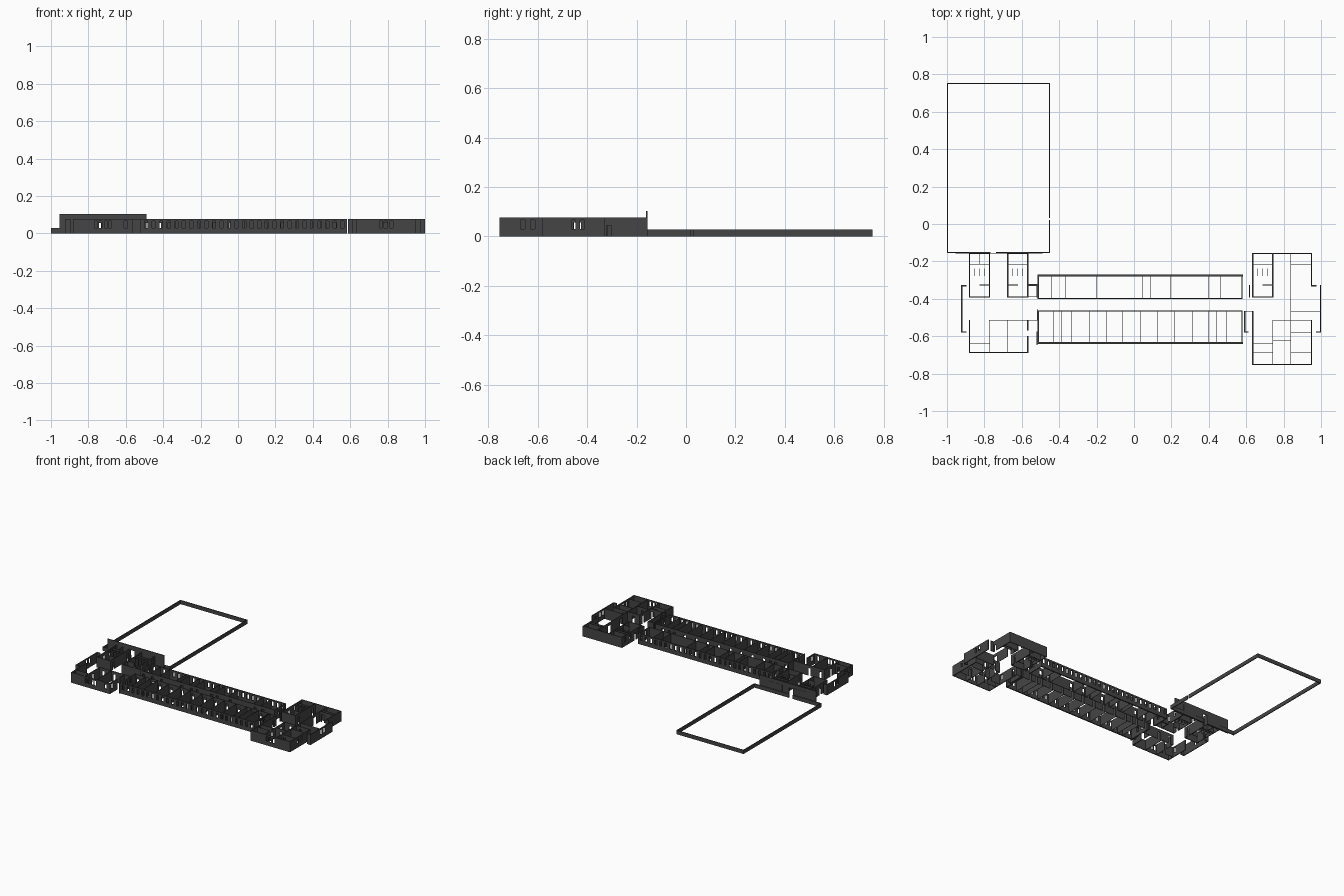
import bpy, bmesh

H = 0.077            # wall height
OUT, INN = 0.006, 0.003   # outer and inner wall thickness
mat = bpy.data.materials.new("dark_grey")
mat.diffuse_color = (0.06, 0.06, 0.06, 1)


def box(bm, a, b):
    v = [bm.verts.new((x, y, z)) for x in (a[0], b[0]) for y in (a[1], b[1]) for z in (a[2], b[2])]
    for f in ((0, 1, 3, 2), (4, 6, 7, 5), (0, 4, 5, 1), (2, 3, 7, 6), (0, 2, 6, 4), (1, 5, 7, 3)):
        bm.faces.new([v[i] for i in f])


def win(*ps, w=0.017):
    return [(p, w, 0.03, 0.066) for p in ps]


def door(*ps, w=0.018, h=0.056):
    return [(p, w, 0.0, h) for p in ps]


def wall(bm, axis, c, a, b, t=INN, holes=(), h=H):
    """Wall running along an axis at cross position c, split around its openings."""
    def seg(p, q, z0, z1):
        if q - p < 1e-5 or z1 - z0 < 1e-5:
            return
        if axis == 'x':
            box(bm, (p, c - t / 2, z0), (q, c + t / 2, z1))
        else:
            box(bm, (c - t / 2, p, z0), (c + t / 2, q, z1))
    a, b = min(a, b) - t / 2, max(a, b) + t / 2
    cur = a
    for p, w, z0, z1 in sorted(holes):
        seg(cur, p - w / 2, 0, h)
        seg(p - w / 2, p + w / 2, 0, z0)
        seg(p - w / 2, p + w / 2, z1, h)
        cur = p + w / 2
    seg(cur, b, 0, h)


def finish(name, bm):
    bmesh.ops.recalc_face_normals(bm, faces=bm.faces[:])
    me = bpy.data.meshes.new(name)
    bm.to_mesh(me)
    bm.free()
    ob = bpy.data.objects.new(name, me)
    me.materials.append(mat)
    bpy.context.collection.objects.link(ob)


def washroom(bm, xo, xi):
    """Room block with cubicles; xo is its outer side, xi its inner side."""
    lo, hi = min(xo, xi), max(xo, xi)
    mid = (lo + hi) / 2
    wall(bm, 'x', -0.158, lo, hi, OUT)
    wall(bm, 'y', xo, -0.158, -0.39, OUT, win(-0.19, -0.25) + door(-0.31))
    wall(bm, 'y', xi, -0.158, -0.39, OUT, door(-0.19, -0.355))
    wall(bm, 'x', -0.39, lo, hi, OUT)
    wall(bm, 'x', -0.216, lo, hi)
    wall(bm, 'x', -0.326, mid, xi)
    wall(bm, 'x', -0.238, lo, hi, 0.002, door(*[lo + (hi - lo) * (i + 0.5) / 4 for i in range(4)], w=0.012, h=0.05))
    for i in (1, 2, 3):
        x = lo + (hi - lo) * i / 4
        wall(bm, 'y', x, -0.238, -0.277, 0.002)


# low yard fence with a gate gap
bm = bmesh.new()
wall(bm, 'y', -0.997, -0.152, 0.752, OUT, h=0.028)
wall(bm, 'y', -0.452, -0.152, 0.018, OUT, h=0.028)
wall(bm, 'y', -0.452, 0.034, 0.752, OUT, h=0.028)
wall(bm, 'x', 0.752, -0.997, -0.452, OUT, h=0.028)
wall(bm, 'x', -0.152, -0.997, -0.77, OUT, h=0.028)
wall(bm, 'x', -0.152, -0.735, -0.452, OUT, h=0.028)
finish("yard_fence", bm)

# tall wall between yard and building
bm = bmesh.new()
wall(bm, 'x', -0.159, -0.952, -0.493, 0.005, door(-0.75, w=0.035, h=0.07), h=0.103)
finish("tall_yard_wall", bm)


def strip(name, yo, yi, parts):
    """Row of rooms: windowed outer wall, corridor wall with doors, partitions."""
    bm = bmesh.new()
    x0, x1 = -0.512, 0.578
    n = 27
    wall(bm, 'x', yo, x0, x1, 0.009, win(*[x0 + (x1 - x0) * (i + 0.5) / n for i in range(n)]))
    edges = [x0] + parts + [x1]
    doors = [(p + 0.02) for p, q in zip(edges, edges[1:]) if q - p > 0.04]
    wall(bm, 'x', yi, x0, x1, 0.004, door(*doors))
    m = (yo + yi) / 2
    for x in (x0, x1):
        wall(bm, 'y', x, yo, yi, OUT, win(m - 0.02, m + 0.025))
    for x in parts:
        wall(bm, 'y', x, yo, yi, 0.002)
    finish(name, bm)


strip("north_rooms", -0.275, -0.398,
      [-0.44, -0.365, -0.23, -0.2, -0.12, -0.075, 0.045, 0.09, 0.196, 0.4, 0.463])
strip("south_rooms", -0.636, -0.465,
      [-0.43, -0.387, -0.333, -0.237, -0.146, -0.06, 0.036, 0.127, 0.218, 0.314, 0.4, 0.442, 0.495])

# west wing
bm = bmesh.new()
washroom(bm, -0.879, -0.772)
washroom(bm, -0.568, -0.675)
wall(bm, 'y', -0.828, -0.158, -0.216)
wall(bm, 'x', -0.326, -0.568, -0.518, 0.009, win(-0.543))
wall(bm, 'x', -0.39, -0.568, -0.518)
wall(bm, 'y', -0.518, -0.326, -0.39, OUT, door(-0.36))
wall(bm, 'y', -0.921, -0.33, -0.578, OUT, win(-0.42, -0.455))
for y in (-0.33, -0.578):
    wall(bm, 'x', y, -0.921, -0.898, OUT)
wall(bm, 'y', -0.518, -0.455, -0.515)
wall(bm, 'x', -0.515, -0.772, -0.518, 0.004, door(-0.74, -0.65))
wall(bm, 'y', -0.879, -0.515, -0.688, OUT, win(-0.62, -0.66))
wall(bm, 'y', -0.772, -0.515, -0.688, INN, door(-0.59))
wall(bm, 'y', -0.675, -0.515, -0.688, INN)
wall(bm, 'y', -0.568, -0.515, -0.688, OUT, door(-0.585, w=0.03, h=H) + win(-0.66))
wall(bm, 'x', -0.64, -0.879, -0.772, 0.002, door(-0.8))
wall(bm, 'x', -0.688, -0.879, -0.568, OUT, win(-0.76, -0.735, -0.705, -0.685, -0.6))
wall(bm, 'y', -0.518, -0.578, -0.645, OUT)
finish("west_wing", bm)

# east wing
bm = bmesh.new()
washroom(bm, 0.635, 0.742)
wall(bm, 'x', -0.158, 0.635, 0.95, OUT)
wall(bm, 'y', 0.838, -0.158, -0.515, INN, door(-0.19, -0.3, -0.44, w=0.03))
wall(bm, 'x', -0.216, 0.838, 0.95)
wall(bm, 'x', -0.238, 0.838, 0.95, 0.002, door(0.86))
wall(bm, 'y', 0.95, -0.158, -0.326, OUT, door(-0.31, h=0.045))
wall(bm, 'x', -0.33, 0.95, 0.972, OUT)
wall(bm, 'x', -0.578, 0.975, 0.997, OUT)
wall(bm, 'y', 0.997, -0.33, -0.578, OUT, win(-0.42, -0.455))
wall(bm, 'x', -0.467, 0.838, 0.997)
wall(bm, 'y', 0.618, -0.33, -0.39, OUT, door(-0.36, w=0.02))
wall(bm, 'x', -0.467, 0.59, 0.635)
wall(bm, 'y', 0.592, -0.467, -0.578, OUT, win(-0.54))
wall(bm, 'x', -0.578, 0.592, 0.61, OUT)
wall(bm, 'y', 0.635, -0.467, -0.749, OUT, door(-0.5) + win(-0.62, -0.66))
wall(bm, 'y', 0.742, -0.515, -0.749, 0.004, door(-0.56, -0.66))
wall(bm, 'y', 0.838, -0.515, -0.749, 0.004, door(-0.55))
wall(bm, 'y', 0.95, -0.515, -0.749, OUT, win(-0.62, -0.66))
wall(bm, 'x', -0.515, 0.742, 0.95, 0.004, door(0.79, 0.87))
wall(bm, 'x', -0.578, 0.838, 0.95)
wall(bm, 'x', -0.622, 0.742, 0.838, INN, door(0.79))
wall(bm, 'x', -0.64, 0.635, 0.742, 0.002, door(0.72))
wall(bm, 'x', -0.685, 0.635, 0.742, 0.002, door(0.72))
wall(bm, 'x', -0.685, 0.838, 0.95, 0.002, door(0.86))
wall(bm, 'x', -0.751, 0.635, 0.95, OUT, win(0.765, 0.79, 0.82))
finish("east_wing", bm)
